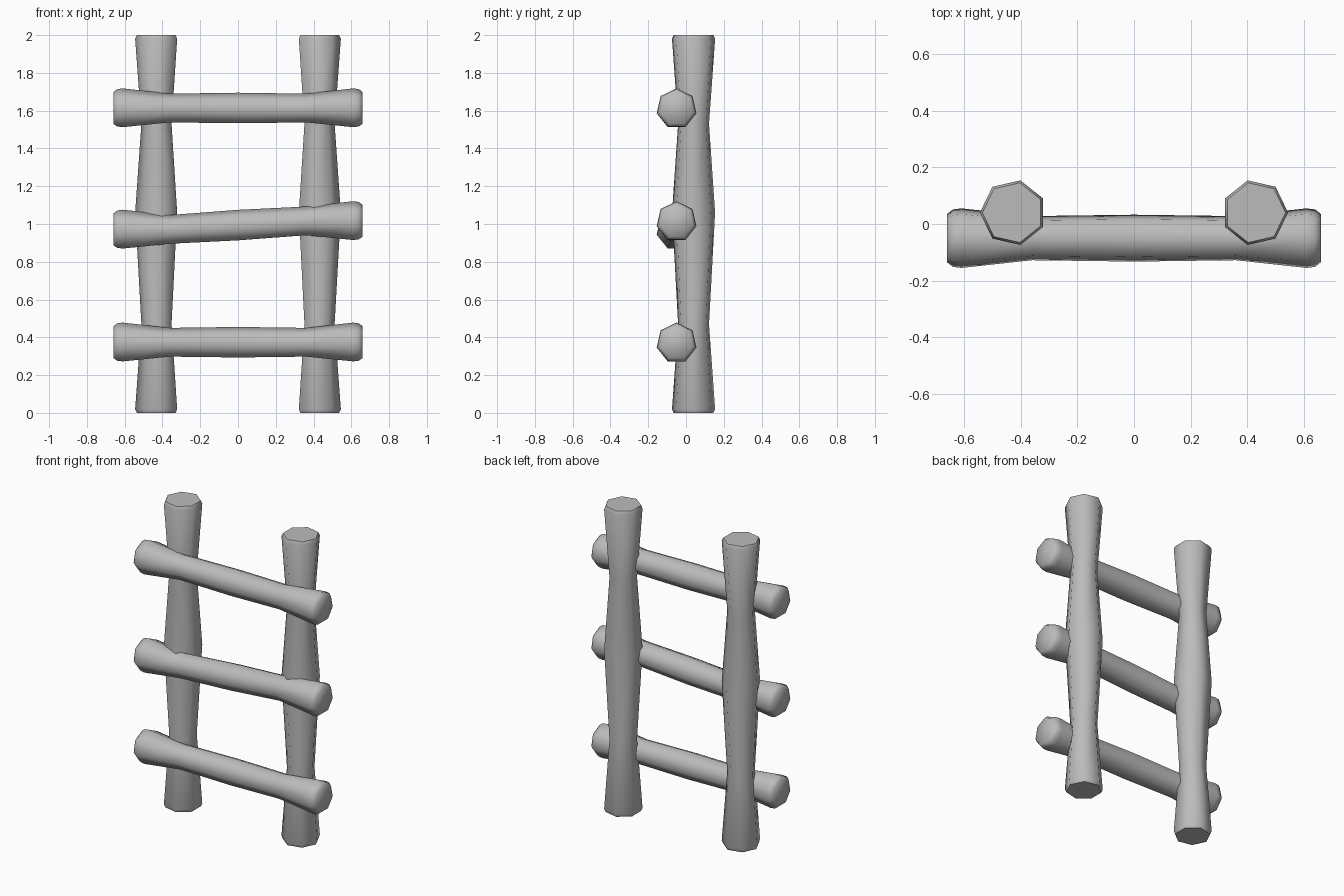
import bpy, bmesh, math
from mathutils import Vector

if "Cube" in bpy.data.objects:
    bpy.data.objects.remove(bpy.data.objects["Cube"], do_unlink=True)

SIDES = 7

grey = bpy.data.materials.new("plain grey")
grey.use_nodes = True
colour = (0.5, 0.5, 0.5, 1)
grey.diffuse_color = colour
grey.node_tree.nodes["Principled BSDF"].inputs["Base Color"].default_value = colour


def log(name, rings, u, v):
    """Seven-sided log through (centre, radius) rings; the first corner points along u."""
    bm = bmesh.new()
    loops = []
    for centre, radius in rings:
        angles = [math.tau * i / SIDES for i in range(SIDES)]
        loops.append([bm.verts.new(Vector(centre) + radius * (math.cos(a) * u + math.sin(a) * v))
                      for a in angles])
    for a, b in zip(loops, loops[1:]):
        for i in range(SIDES):
            j = (i + 1) % SIDES
            bm.faces.new((a[i], a[j], b[j], b[i]))
    bm.faces.new(loops[0])
    bm.faces.new(loops[-1])
    bmesh.ops.recalc_face_normals(bm, faces=bm.faces)
    mesh = bpy.data.meshes.new(name)
    bm.to_mesh(mesh)
    bm.free()
    mesh.materials.append(grey)
    obj = bpy.data.objects.new(name, mesh)
    bpy.context.collection.objects.link(obj)
    bpy.ops.object.select_all(action="DESELECT")
    obj.select_set(True)
    bpy.context.view_layer.objects.active = obj
    bpy.ops.object.shade_smooth_by_angle(angle=math.radians(60))


X, Y, Z = Vector((1, 0, 0)), Vector((0, 1, 0)), Vector((0, 0, 1))

# Upright posts, waisted twice, mirrored left and right
post = [(0, 0.108), (0.02, 0.117), (0.47, 0.084), (1.06, 0.117),
        (1.53, 0.084), (1.98, 0.117), (2, 0.108)]
for name, side in (("left_post", 1), ("right_post", -1)):
    log(name, [((side * 0.4275, 0.04, z), r) for z, r in post], side * X, Y)

# Cross rungs with flared ends; the middle one climbs towards the left
half = [(0.66, 0.088), (0.64, 0.104), (0.61, 0.108), (0.36, 0.08)]
rung = [(-x, r) for x, r in half] + [(0, 0.085)] + half[::-1]
for name, height, lift in (("lower_rung", 0.37, 0), ("middle_rung", 0.99, 0.0225),
                           ("upper_rung", 1.61, 0)):
    log(name, [((x, -0.05, height + lift * max(-1, min(1, x / 0.36))), r) for x, r in rung], Z, Y)
